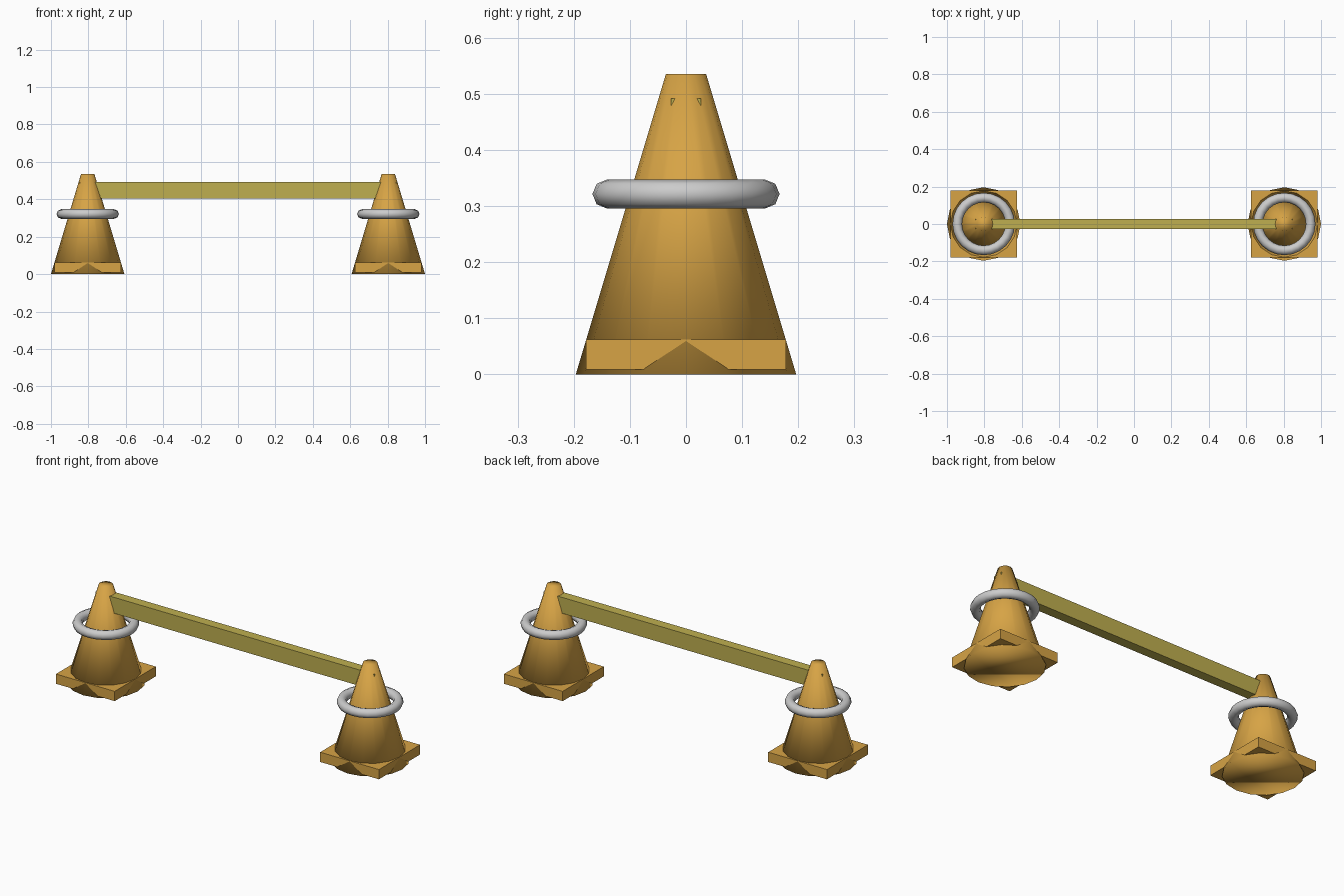
import bpy

if "Cube" in bpy.data.objects:
    bpy.data.objects.remove(bpy.data.objects["Cube"])

S = 2 / 5.6  # design units to final size


def material(name, color):
    m = bpy.data.materials.new(name)
    m.diffuse_color = (*color, 1)
    m.use_nodes = True
    m.node_tree.nodes["Principled BSDF"].inputs["Base Color"].default_value = m.diffuse_color
    return m


orange = material("orange_plastic", (0.68, 0.37, 0.06))
yellow = material("yellow_paint", (0.52, 0.43, 0.08))


def finish(name, mat=None, smooth=False):
    o = bpy.context.object
    o.name = name
    if mat:
        o.data.materials.append(mat)
    if smooth:
        bpy.ops.object.shade_smooth()
    return o


def box(name, loc, size, mat):
    bpy.ops.mesh.primitive_cube_add(size=1, location=loc)
    o = finish(name, mat)
    o.scale = size
    bpy.ops.object.transform_apply(location=False, rotation=False, scale=True)


for side, sx in (("left", -1), ("right", 1)):
    x = sx * 2.25 * S
    # tapered cone body, poking slightly through the base plate
    bpy.ops.mesh.primitive_cone_add(vertices=16, radius1=0.55 * S, radius2=0.1 * S,
                                    depth=1.5 * S, location=(x, 0, 0.75 * S))
    finish(side + "_cone", orange, True)
    # square base plate
    box(side + "_base_plate", (x, 0, 0.1 * S), (S, S, 0.15 * S), orange)
    # loose white ring around the cone
    bpy.ops.mesh.primitive_torus_add(major_segments=24, minor_segments=8,
                                     major_radius=0.395 * S, minor_radius=0.072 * S,
                                     location=(x, 0, 0.9 * S))
    finish(side + "_ring", None, True)

# crossbar whose ends pass through the cone tips
box("crossbar", (0, 0, 1.255 * S), (4.75 * S, 0.15 * S, 0.245 * S), yellow)
